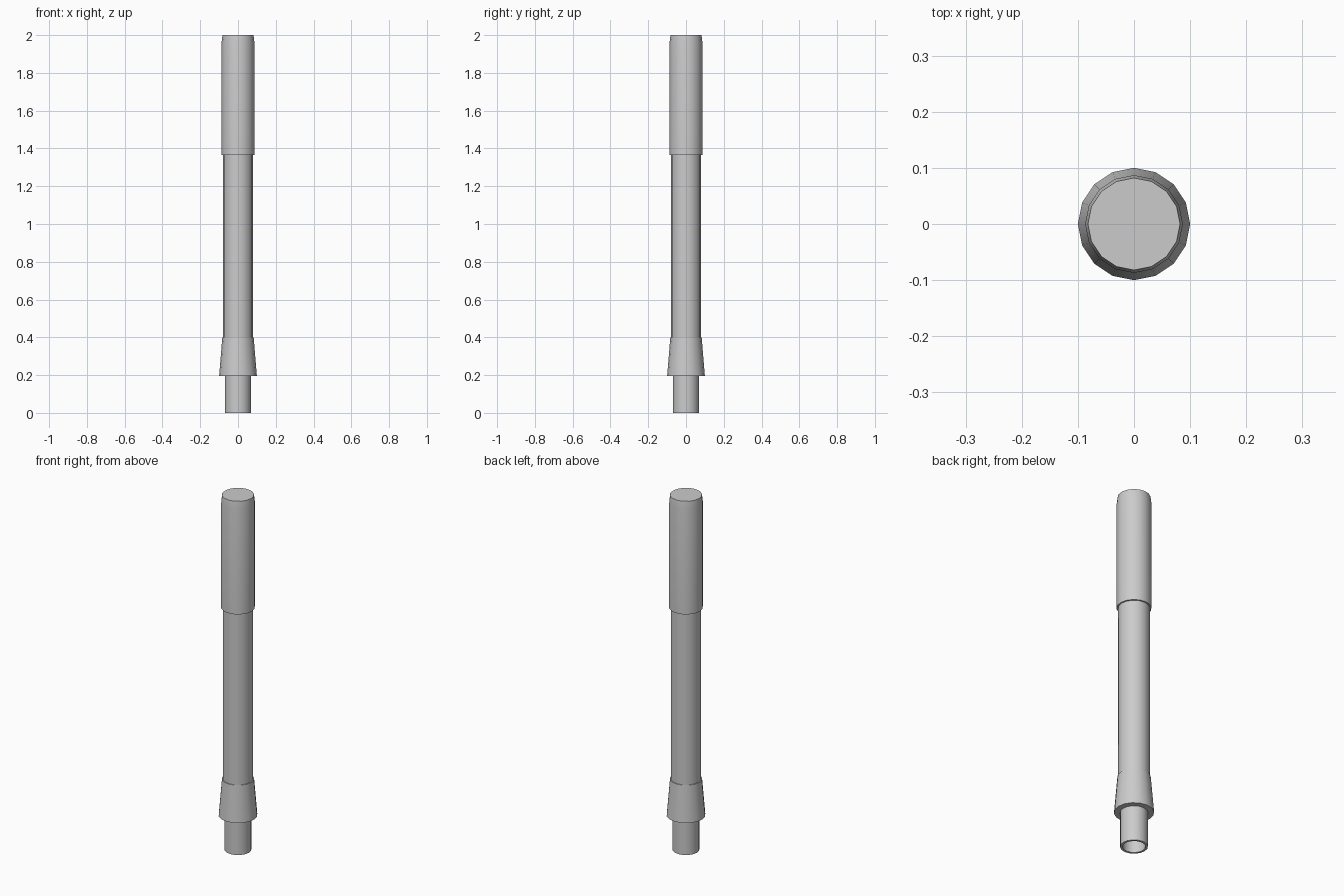
import bpy, bmesh
from math import sin, cos, tau, radians

if "Cube" in bpy.data.objects:
    bpy.data.objects.remove(bpy.data.objects["Cube"])

SIDES = 16


def lathe(name, profile):
    """Spin (radius, z) points around z; a zero radius closes to a single point."""
    bm = bmesh.new()
    rings = []
    for r, z in profile:
        if r == 0:
            rings.append([bm.verts.new((0, 0, z))] * SIDES)
        else:
            rings.append([bm.verts.new((r * cos(tau * i / SIDES), r * sin(tau * i / SIDES), z))
                          for i in range(SIDES)])
    for low, high in zip(rings, rings[1:]):
        for i in range(SIDES):
            k = (i + 1) % SIDES
            corners = dict.fromkeys((low[i], low[k], high[k], high[i]))
            bm.faces.new(list(corners))
    mesh = bpy.data.meshes.new(name)
    bm.to_mesh(mesh)
    bm.free()
    obj = bpy.data.objects.new(name, mesh)
    bpy.context.collection.objects.link(obj)
    bpy.ops.object.select_all(action='DESELECT')
    obj.select_set(True)
    bpy.context.view_layer.objects.active = obj
    bpy.ops.object.shade_smooth_by_angle(angle=radians(30))
    return obj


# Hollow tube end at the bottom
lathe("tube_end", [(0, 0.195), (0.057, 0.195), (0.057, 0), (0.069, 0), (0.069, 0.195)])

# Flared collar with ledges at both ends
lathe("collar", [(0.069, 0.195), (0.1, 0.195), (0.083, 0.4), (0.079, 0.4)])

# Long straight shaft
lathe("shaft", [(0.079, 0.4), (0.079, 1.365)])

# Thicker upper sleeve with a softened, capped top
lathe("upper_sleeve", [(0.079, 1.365), (0.087, 1.365), (0.087, 1.96), (0.082, 2.0), (0, 2.0)])
